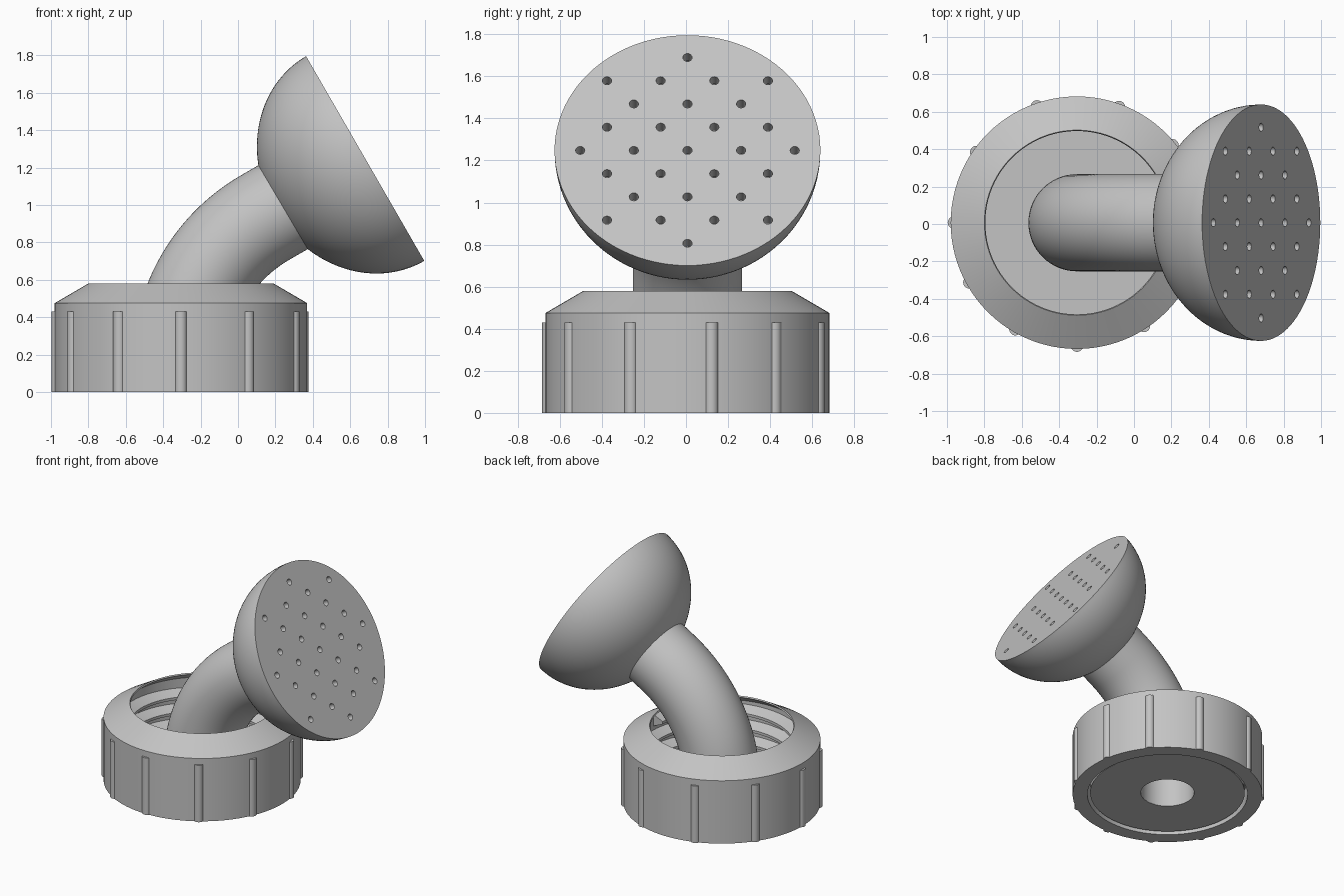
import bpy, bmesh
from math import sin, cos, pi, radians, sqrt
from mathutils import Matrix, Vector

if "Cube" in bpy.data.objects:
    bpy.data.objects.remove(bpy.data.objects["Cube"])

grey = bpy.data.materials.new("light_grey")
grey.use_nodes = True
colour = (0.55, 0.55, 0.55, 1)
grey.diffuse_color = colour
grey.node_tree.nodes["Principled BSDF"].inputs["Base Color"].default_value = colour

CAP = Vector((-0.305, 0.007, 0))
TILT = Matrix.Rotation(radians(60), 4, "Y")
FACE = Vector((0.68, 0.007, 1.248))


def finish(name, bm, matrix, angle=35):
    bmesh.ops.remove_doubles(bm, verts=bm.verts, dist=1e-5)
    bmesh.ops.recalc_face_normals(bm, faces=bm.faces)
    mesh = bpy.data.meshes.new(name)
    bm.to_mesh(mesh)
    bm.free()
    mesh.materials.append(grey)
    obj = bpy.data.objects.new(name, mesh)
    bpy.context.collection.objects.link(obj)
    obj.matrix_world = matrix
    bpy.ops.object.select_all(action="DESELECT")
    bpy.context.view_layer.objects.active = obj
    obj.select_set(True)
    bpy.ops.object.shade_smooth_by_angle(angle=radians(angle))
    return obj


def bridge(bm, rings, closed):
    """Join matching closed loops of vertices with quads."""
    pairs = list(zip(rings, rings[1:])) + ([(rings[-1], rings[0])] if closed else [])
    for a, b in pairs:
        for i in range(len(a)):
            j = (i + 1) % len(a)
            bm.faces.new((a[i], a[j], b[j], b[i]))


def lathe(profile, steps=96):
    """Turn a closed (radius, height) profile around z."""
    bm = bmesh.new()
    rings = []
    for k in range(steps):
        t = 2 * pi * k / steps
        rings.append([bm.verts.new((r * cos(t), r * sin(t), z)) for r, z in profile])
    bridge(bm, rings, True)
    bmesh.ops.dissolve_degenerate(bm, dist=1e-6, edges=bm.edges)
    return bm


# Screw cap shell
at_cap = Matrix.Translation(CAP)
finish("cap_shell", lathe([(0.675, 0), (0.675, 0.475), (0.495, 0.58),
                           (0.49, 0.57), (0.57, 0.51), (0.57, 0)]), at_cap, 25)

# Grip ribs, unevenly spaced around the cap
bm = bmesh.new()
for a in (-90, -57, -24, 10, 39, 70, 109, 145, 180, -151, -120):
    t = radians(a)
    place = Matrix.Translation((0.658 * cos(t), 0.658 * sin(t), 0.215))
    bmesh.ops.create_cone(bm, cap_ends=True, segments=20, radius1=0.033,
                          radius2=0.033, depth=0.43, matrix=place)
finish("grip_ribs", bm, at_cap)

# Inner thread: a triangular ridge swept along a helix
bm = bmesh.new()
rings = []
turns, steps = 3, 72
for k in range(turns * steps + 1):
    t = 2 * pi * k / steps
    z = 0.12 + 0.115 * k / steps
    rings.append([bm.verts.new((r * cos(t), r * sin(t), z + dz))
                  for r, dz in ((0.575, -0.045), (0.495, -0.01), (0.495, 0.01), (0.575, 0.045))])
bridge(bm, rings, False)
bm.faces.new(rings[0])
bm.faces.new(rings[-1])
finish("inner_thread", bm, at_cap, 25)

# Base flange with the inlet hole
finish("base_flange", lathe([(0.19, 0.015), (0.55, 0.015), (0.55, 0.065), (0.19, 0.065)]), at_cap)

# Hollow elbow pipe: straight, sixty degree bend, straight
BEND, RISE = 0.9, 0.153
path = [(0, 0.016, 0)]
for k in range(25):
    t = radians(60) * k / 24
    path.append((BEND * (1 - cos(t)), RISE + BEND * sin(t), t))
x, z, t = path[-1]
path.append((x + 0.15 * sin(t), z + 0.15 * cos(t), t))


def tube(bm, radius, steps=64):
    rings = []
    for x, z, t in path:
        frame = Matrix.Translation((x, 0, z)) @ Matrix.Rotation(t, 4, "Y")
        rings.append([bm.verts.new(frame @ Vector((radius * cos(a), radius * sin(a), 0)))
                      for a in (2 * pi * i / steps for i in range(steps))])
    bridge(bm, rings, False)
    return rings


bm = bmesh.new()
outer, inner = tube(bm, 0.26), tube(bm, 0.19)
for end in (0, -1):
    bridge(bm, [outer[end], inner[end]], False)
finish("elbow_pipe", bm, at_cap)


# Hollow spray head, with a domed back and a flat face
def dome(radius, depth, start, base, count=24):
    pts = []
    for k in range(count + 1):
        r = start + (radius - start) * sin(pi / 2 * k / count)
        pts.append((r, base - depth * sqrt(max(0, 1 - (r / radius) ** 2))))
    return pts


profile = dome(0.632, 0.56, 0.25, 0) + [(0, 0), (0, -0.07)]
profile += dome(0.57, 0.44, 0.19, -0.07)[::-1]
at_face = Matrix.Translation(FACE) @ TILT
head = finish("spray_head", lathe(profile), at_face)

# Spray holes drilled on a diagonal lattice
bm = bmesh.new()
for i in range(-4, 5):
    for j in range(-4, 5):
        if (i + j) % 2 == 0 and i * i + j * j <= 18:
            bmesh.ops.create_cone(bm, cap_ends=True, segments=16, radius1=0.022,
                                  radius2=0.022, depth=0.2,
                                  matrix=Matrix.Translation((i * 0.1275, j * 0.1275, 0)))
drill = finish("hole_cutter", bm, at_face)
drill.hide_render = True
cut = head.modifiers.new("spray_holes", "BOOLEAN")
cut.operation, cut.object, cut.solver = "DIFFERENCE", drill, "EXACT"
bpy.context.view_layer.objects.active = head
bpy.context.view_layer.update()
bpy.ops.object.modifier_apply(modifier=cut.name)
bpy.data.objects.remove(drill)
bpy.ops.object.select_all(action="DESELECT")
head.select_set(True)
bpy.ops.object.shade_smooth_by_angle(angle=radians(35))
